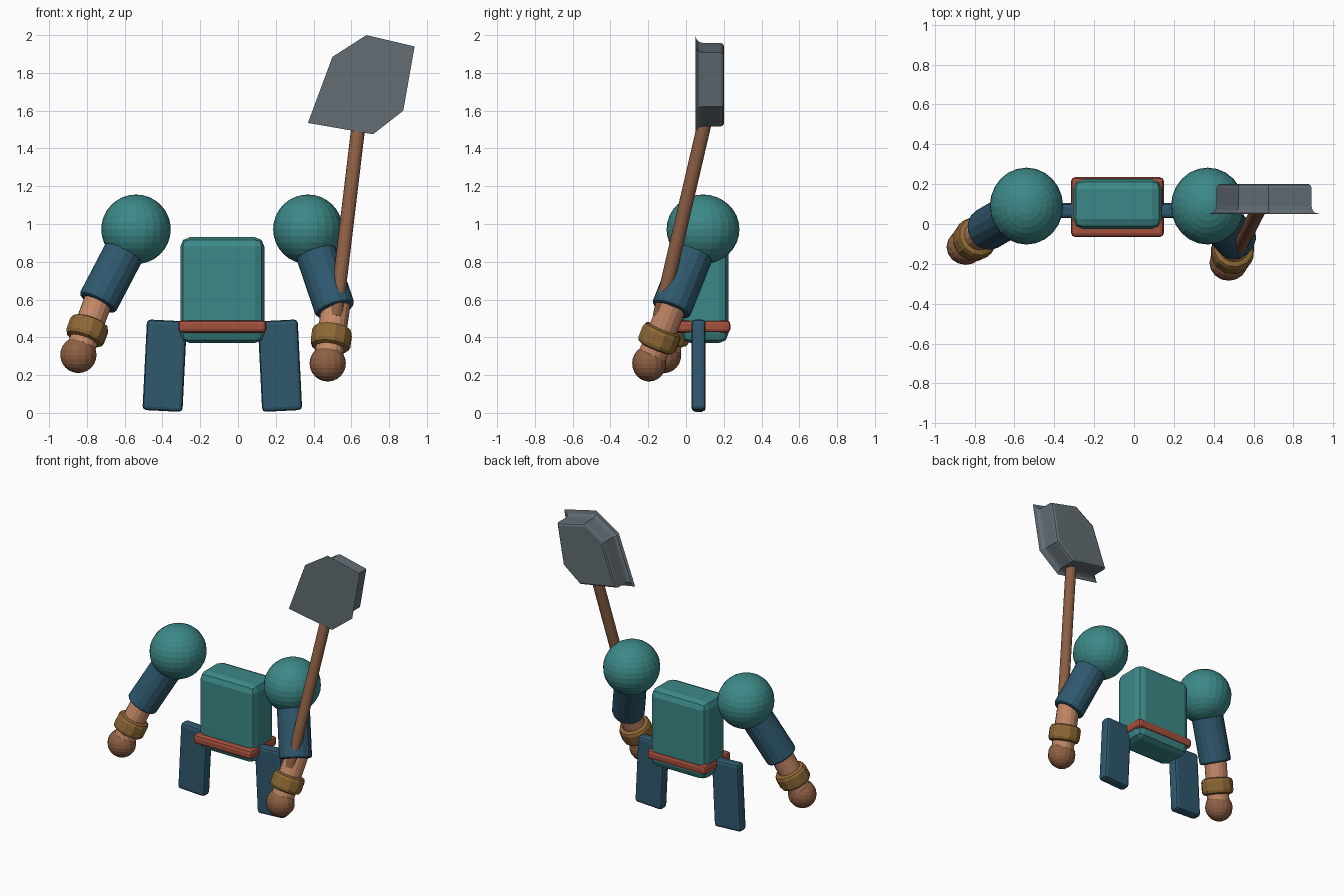
import bpy, bmesh
from math import radians
from mathutils import Vector

cube = bpy.data.objects.get("Cube")
if cube:
    bpy.data.objects.remove(cube, do_unlink=True)


def material(name, rgb):
    m = bpy.data.materials.new(name)
    m.use_nodes = True
    m.diffuse_color = (*rgb, 1)
    m.node_tree.nodes["Principled BSDF"].inputs["Base Color"].default_value = (*rgb, 1)
    return m


TEAL = material("teal", (0.045, 0.25, 0.245))
BLUE = material("dark_blue", (0.028, 0.098, 0.155))
RED = material("brick_red", (0.37, 0.08, 0.045))
SKIN = material("skin", (0.56, 0.25, 0.14))
GOLD = material("dull_gold", (0.27, 0.14, 0.035))
BROWN = material("brown", (0.27, 0.115, 0.058))
STEEL = material("steel_grey", (0.125, 0.155, 0.175))


def finish(bm, name, mat, bevel=0, segments=2):
    bmesh.ops.recalc_face_normals(bm, faces=bm.faces)
    mesh = bpy.data.meshes.new(name)
    bm.to_mesh(mesh)
    bm.free()
    mesh.materials.append(mat)
    obj = bpy.data.objects.new(name, mesh)
    bpy.context.collection.objects.link(obj)
    if bevel:
        mod = obj.modifiers.new("soft_edges", 'BEVEL')
        mod.width = bevel
        mod.segments = segments
        mod.limit_method = 'ANGLE'
        mod.angle_limit = radians(50)
    return obj


def box(name, mat, centre, size, bevel, tilt=0):
    bm = bmesh.new()
    bmesh.ops.create_cube(bm, size=1)
    bmesh.ops.scale(bm, vec=size, verts=bm.verts)
    obj = finish(bm, name, mat, bevel)
    obj.location = centre
    obj.rotation_euler.y = tilt
    return obj


def ball(name, mat, centre, size, u, v):
    bm = bmesh.new()
    bmesh.ops.create_uvsphere(bm, u_segments=u, v_segments=v, radius=1)
    bmesh.ops.scale(bm, vec=size, verts=bm.verts)
    obj = finish(bm, name, mat)
    obj.location = centre
    return obj


def rod(name, mat, start, end, radius, sides, bevel=0):
    start, end = Vector(start), Vector(end)
    axis = end - start
    bm = bmesh.new()
    bmesh.ops.create_cone(bm, cap_ends=True, segments=sides, radius1=radius,
                          radius2=radius, depth=axis.length)
    obj = finish(bm, name, mat, bevel)
    obj.location = (start + end) / 2
    obj.rotation_mode = 'QUATERNION'
    obj.rotation_quaternion = axis.to_track_quat('Z', 'Y')
    return obj


# Torso and belt
MID = -0.083
box("torso", TEAL, (MID, 0.1, 0.65), (0.445, 0.25, 0.56), 0.05)
box("belt", RED, (MID, 0.085, 0.457), (0.466, 0.3, 0.066), 0.02)

# Flat legs, splayed outwards
for side, name in ((-1, "right_leg"), (1, "left_leg")):
    box(name, BLUE, (MID + side * 0.305, 0.067, 0.25), (0.212, 0.075, 0.48),
        0.02, tilt=-side * 0.05)


# Arms: shoulder ball, sleeve, forearm, cuff, hand
def arm(prefix, shoulder, elbow, hand):
    shoulder, elbow, hand = Vector(shoulder), Vector(elbow), Vector(hand)
    ball(prefix + "_shoulder", TEAL, shoulder, (0.184, 0.193, 0.184), 24, 16)
    rod(prefix + "_sleeve", BLUE, shoulder, elbow, 0.108, 16, 0.015)
    rod(prefix + "_forearm", SKIN, elbow.lerp(hand, -0.1), hand, 0.076, 16)
    wrist = elbow.lerp(hand, 0.53)
    half = (hand - elbow).normalized() * 0.057
    rod(prefix + "_cuff", GOLD, wrist - half, wrist + half, 0.108, 12, 0.025)
    ball(prefix + "_hand", BROWN, hand, (0.096, 0.09, 0.096), 16, 12)


arm("right", (-0.54, 0.09, 0.972), (-0.745, -0.03, 0.58), (-0.845, -0.115, 0.307))
arm("left", (0.37, 0.09, 0.972), (0.515, -0.08, 0.545), (0.475, -0.195, 0.262))

# Shovel handle
rod("shovel_handle", BROWN, (0.517, -0.14, 0.51), (0.64, 0.1, 1.54), 0.037, 16)

# Shovel blade: flat flared front with a deep body behind
outline = [(0.37, 1.535), (0.50, 1.885), (0.68, 2.0),
           (0.935, 1.94), (0.875, 1.60), (0.715, 1.475)]
layers = [(1, 0.05), (0.91, 0.056), (0.86, 0.07), (0.845, 0.09),
          (0.845, 0.18), (0.825, 0.195), (0.78, 0.202)]
cx, cz = 0.655, 1.737
bm = bmesh.new()
rings = [[bm.verts.new((cx + (x - cx) * s, y, cz + (z - cz) * s)) for x, z in outline]
         for s, y in layers]
n = len(outline)
for a, b in zip(rings, rings[1:]):
    for i in range(n):
        j = (i + 1) % n
        bm.faces.new((a[i], a[j], b[j], b[i]))
bm.faces.new(rings[0])
bm.faces.new(rings[-1])
finish(bm, "shovel_blade", STEEL)
